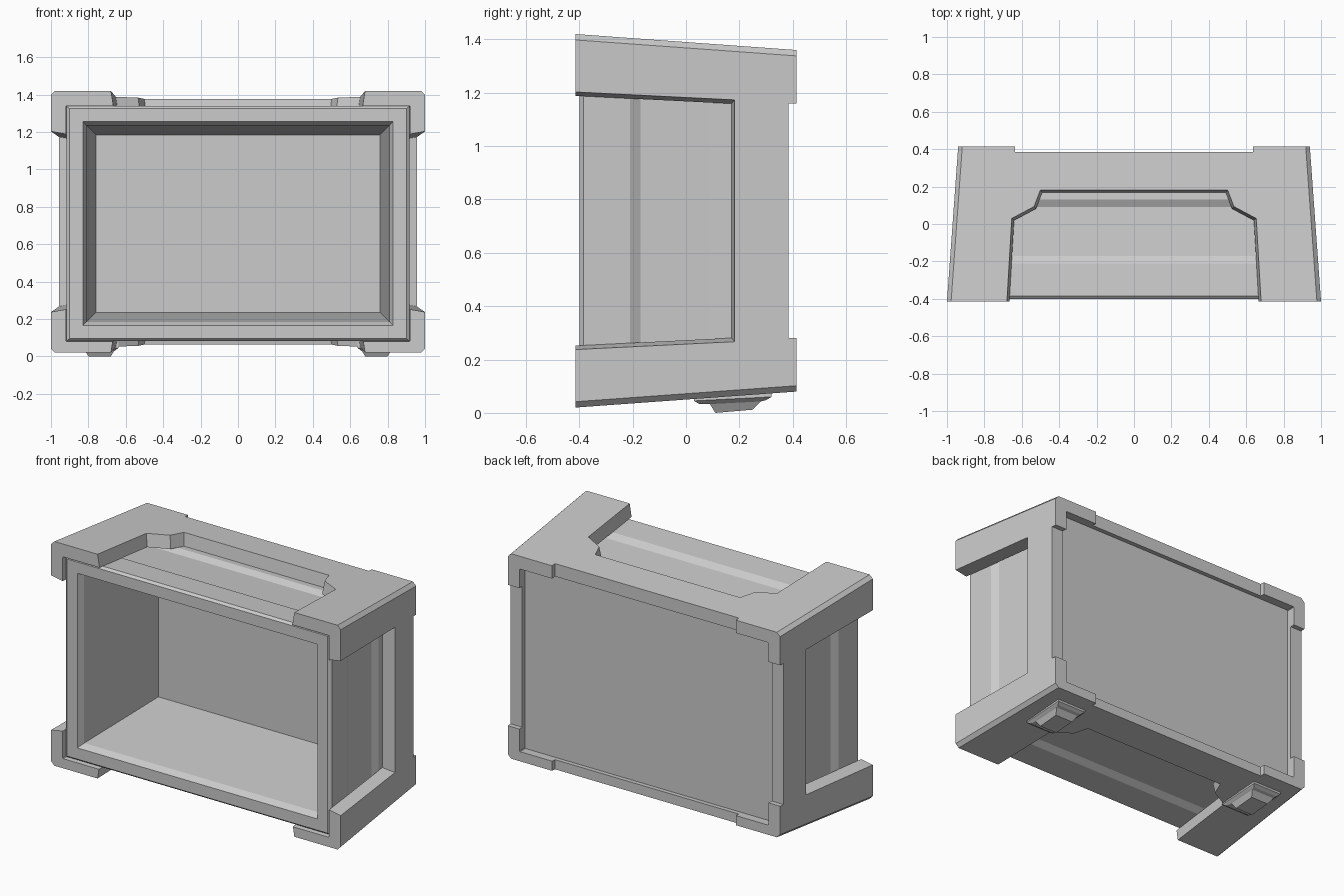
import bpy, bmesh

if "Cube" in bpy.data.objects:
    bpy.data.objects.remove(bpy.data.objects["Cube"])


def loft(name, rings, cap=True, closed=False):
    """Skin a list of equal-length point rings into one mesh object."""
    bm = bmesh.new()
    vs = [[bm.verts.new(p) for p in r] for r in rings]
    n = len(vs[0])
    pairs = list(zip(vs, vs[1:])) + ([(vs[-1], vs[0])] if closed else [])
    for a, b in pairs:
        for i in range(n):
            j = (i + 1) % n
            bm.faces.new((a[i], a[j], b[j], b[i]))
    if cap:
        bm.faces.new(vs[0])
        bm.faces.new(vs[-1])
    bmesh.ops.recalc_face_normals(bm, faces=bm.faces)
    me = bpy.data.meshes.new(name)
    bm.to_mesh(me)
    bm.free()
    ob = bpy.data.objects.new(name, me)
    bpy.context.collection.objects.link(ob)
    return ob


def rect(y, hx, hz, cz=0.71):
    return [(-hx, y, cz - hz), (hx, y, cz - hz), (hx, y, cz + hz), (-hx, y, cz + hz)]


def octagon(y, hx, hz, c, cz):
    q = [(hx - c, hz), (hx, hz - c), (hx, c - hz), (hx - c, -hz),
         (c - hx, -hz), (-hx, c - hz), (-hx, hz - c), (c - hx, hz)]
    return [(x, y, cz + z) for x, z in q]


def box(name, x, y, z):
    return loft(name, [[(x[0], v, z[0]), (x[1], v, z[0]), (x[1], v, z[1]), (x[0], v, z[1])] for v in y])


# Tapered outer shell, open at front and back
shell = loft("outer_shell", [
    octagon(-0.415, 1.0, 0.70, 0.022, 0.72), octagon(0.415, 0.94, 0.64, 0.022, 0.72),
    octagon(0.415, 0.86, 0.57, 0.004, 0.71), octagon(-0.415, 0.92, 0.63, 0.004, 0.71)],
    cap=False, closed=True)

# Cutters: stepped windows above and below, plain windows at the sides, back notches
cutters = []
half = [(0.685, -0.5), (0.66, 0.035), (0.54, 0.1), (0.507, 0.19)]
outline = half + [(-x, y) for x, y in reversed(half)]
for s in (1, -1):
    cutters.append(loft("window_cutter", [
        [(x * k, (y + 0.5) * k - 0.5, 0.72 + s * h) for x, y in outline]
        for k, h in ((1.01, 0.75), (0.95, 0.50))]))
    cutters.append(loft("side_cutter", [
        [(s * x, -0.5, 0.72 - h), (s * x, y, 0.72 - h + 0.025),
         (s * x, y, 0.72 + h - 0.025), (s * x, -0.5, 0.72 + h)]
        for x, h, y in ((1.05, 0.495, 0.195), (0.80, 0.45, 0.16))]))
cutters.append(box("notch_cutter", (-0.635, 0.635), (0.385, 0.6), (-0.2, 1.6)))
cutters.append(box("notch_cutter", (-1.2, 1.2), (0.385, 0.6), (0.28, 1.16)))
for c in cutters:
    m = shell.modifiers.new("cut", "BOOLEAN")
    m.operation = "DIFFERENCE"
    m.solver = "EXACT"
    m.object = c
dg = bpy.context.evaluated_depsgraph_get()
shell.data = bpy.data.meshes.new_from_object(shell.evaluated_get(dg))
shell.modifiers.clear()
for c in cutters:
    bpy.data.objects.remove(c)

# Inner body: hollow interior, front frame, grooved outside and back panel
loft("inner_body", [rect(*r) for r in (
    (0.30, 0.76, 0.475), (-0.36, 0.81, 0.525), (-0.40, 0.83, 0.545),
    (-0.40, 0.90, 0.615), (-0.385, 0.918, 0.628), (-0.21, 0.905, 0.615),
    (-0.17, 0.88, 0.59), (0.09, 0.86, 0.57), (0.13, 0.879, 0.589),
    (0.355, 0.864, 0.574))])

# Two small feet, each a plate with a tapered tip
for s, side in ((1, "right"), (-1, "left")):
    def slab(z, hx, y0, y1, tilt=0.0):
        return [(s * 0.74 + a * hx, y, z + t) for a, y, t in
                ((-1, y0, 0), (1, y0, 0), (1, y1, tilt), (-1, y1, tilt))]
    loft(side + "_foot", [
        slab(0.08, 0.10, 0.03, 0.32), slab(0.045, 0.10, 0.03, 0.32, 0.015),
        slab(0.033, 0.085, 0.05, 0.30, 0.015), slab(0.033, 0.08, 0.09, 0.28, 0.01),
        slab(0.0, 0.06, 0.11, 0.25, 0.012)])
